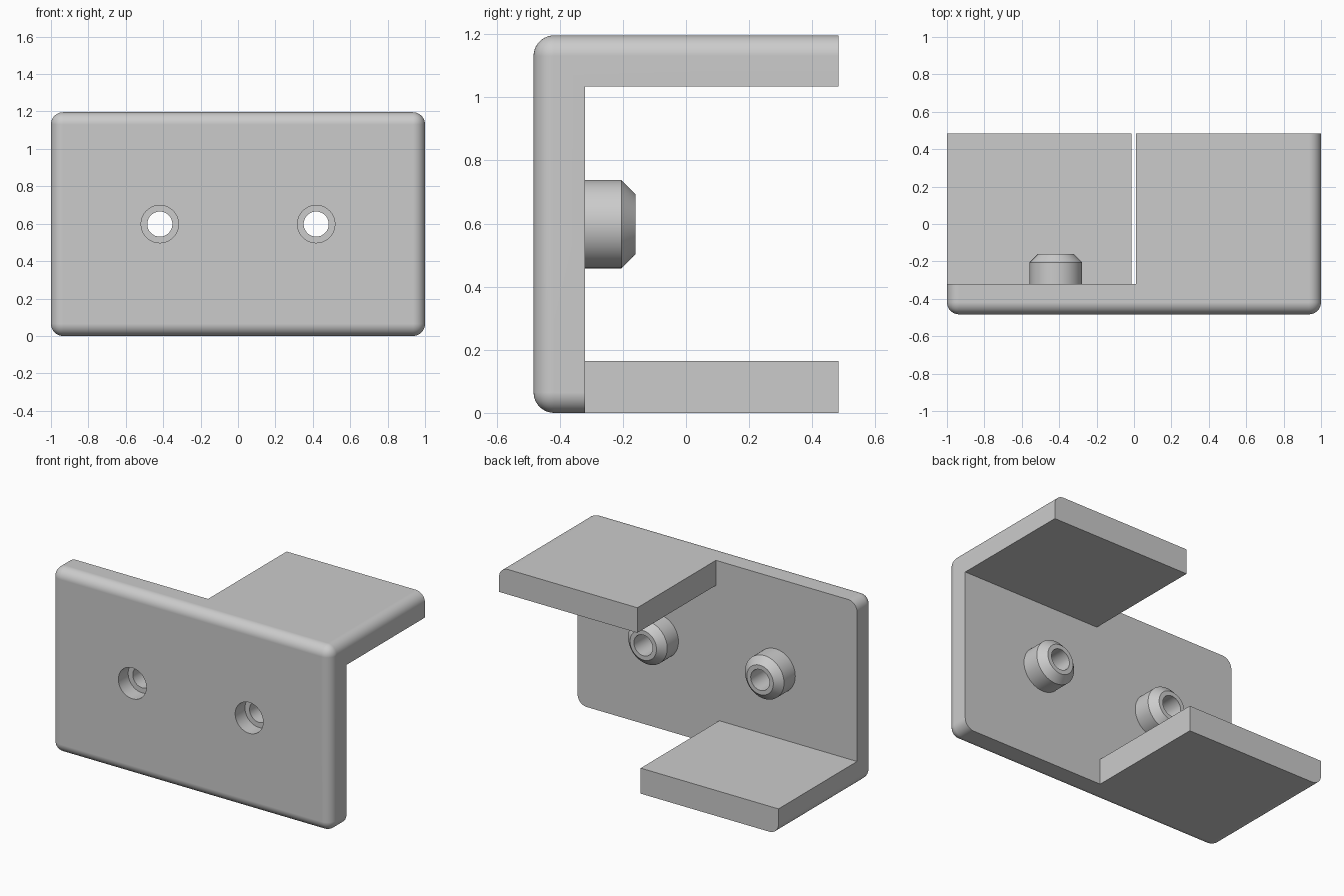
import bpy, bmesh, math
from mathutils import Matrix

cube = bpy.data.objects.get("Cube")
if cube:
    bpy.data.objects.remove(cube, do_unlink=True)

FRONT, INNER, BACK = -0.483, -0.32, 0.483
HEIGHT, RADIUS = 1.196, 0.065
HOLE_X, HOLE_Z = 0.418, HEIGHT / 2

grey = bpy.data.materials.new("light grey")
grey.use_nodes = True
grey.diffuse_color = (0.6, 0.6, 0.6, 1)
grey.node_tree.nodes["Principled BSDF"].inputs["Base Color"].default_value = (0.6, 0.6, 0.6, 1)


def make_object(name, bm):
    bmesh.ops.recalc_face_normals(bm, faces=bm.faces)
    mesh = bpy.data.meshes.new(name)
    bm.to_mesh(mesh)
    bm.free()
    mesh.materials.append(grey)
    obj = bpy.data.objects.new(name, mesh)
    bpy.context.collection.objects.link(obj)
    return obj


def lathe(name, profile, x, steps=64):
    """Revolve a closed (radius, y) profile about the y axis, standing at x."""
    bm = bmesh.new()
    verts = [bm.verts.new((x + r, y, HOLE_Z)) for r, y in profile]
    # An edge lying on the axis sweeps no surface, so it is left out
    edges = [bm.edges.new((verts[i - 1], verts[i])) for i in range(len(verts))
             if profile[i - 1][0] + profile[i][0] > 0]
    bmesh.ops.spin(bm, geom=verts + edges, cent=(x, 0, HOLE_Z), axis=(0, 1, 0),
                   angle=math.tau, steps=steps)
    bmesh.ops.remove_doubles(bm, verts=bm.verts, dist=1e-4)
    return make_object(name, bm)


def cut(obj, cutter):
    mod = obj.modifiers.new("cut", "BOOLEAN")
    mod.operation, mod.solver, mod.object = "DIFFERENCE", "EXACT", cutter
    bpy.context.view_layer.update()
    graph = bpy.context.evaluated_depsgraph_get()
    mesh = bpy.data.meshes.new_from_object(obj.evaluated_get(graph))
    obj.modifiers.clear()
    obj.data = mesh
    bpy.data.objects.remove(cutter, do_unlink=True)


def smooth(obj):
    bpy.ops.object.select_all(action="DESELECT")
    obj.select_set(True)
    bpy.context.view_layer.objects.active = obj
    bpy.ops.object.shade_smooth_by_angle(angle=math.radians(30))
    mod = obj.modifiers.new("flat faces stay flat", "WEIGHTED_NORMAL")
    mod.keep_sharp = True


# Block rounded on every edge except around the back
bm = bmesh.new()
size = Matrix.Diagonal((2, BACK - FRONT, HEIGHT, 1))
bmesh.ops.create_cube(bm, size=1, matrix=Matrix.Translation((0, 0, HEIGHT / 2)) @ size)
rounded = [e for e in bm.edges if any(v.co.y < 0 for v in e.verts)]
bmesh.ops.bevel(bm, geom=rounded, offset=RADIUS, segments=10, profile=0.5, affect="EDGES")
bracket = make_object("bracket", bm)

# Clear the space behind the plate, leaving a top flange and a bottom flange
outline = [(-2, 0.165), (-0.014, 0.165), (-0.014, -1), (2, -1),
           (2, 1.034), (0.01, 1.034), (0.01, 2), (-2, 2)]
bm = bmesh.new()
face = bm.faces.new([bm.verts.new((x, INNER, z)) for x, z in outline])
sweep = bmesh.ops.extrude_face_region(bm, geom=[face], use_keep_orig=True)
bmesh.ops.translate(bm, vec=(0, 2, 0),
                    verts=[g for g in sweep["geom"] if isinstance(g, bmesh.types.BMVert)])
cut(bracket, make_object("clearance_cutter", bm))

# Counterbored screw holes with a chamfered hollow boss behind each
step = FRONT + 0.1
for side, sign in (("left", 1), ("right", -1)):
    x = sign * HOLE_X
    cut(bracket, lathe("hole_cutter", [(0, -0.7), (0.1, -0.7), (0.1, step),
                                       (0.067, step), (0.067, 0), (0, 0)], x))
    boss = lathe(side + "_boss", [(0.14, INNER), (0.14, -0.205), (0.095, -0.16),
                                  (0.067, -0.16), (0.067, INNER)], x)
    smooth(boss)
smooth(bracket)
